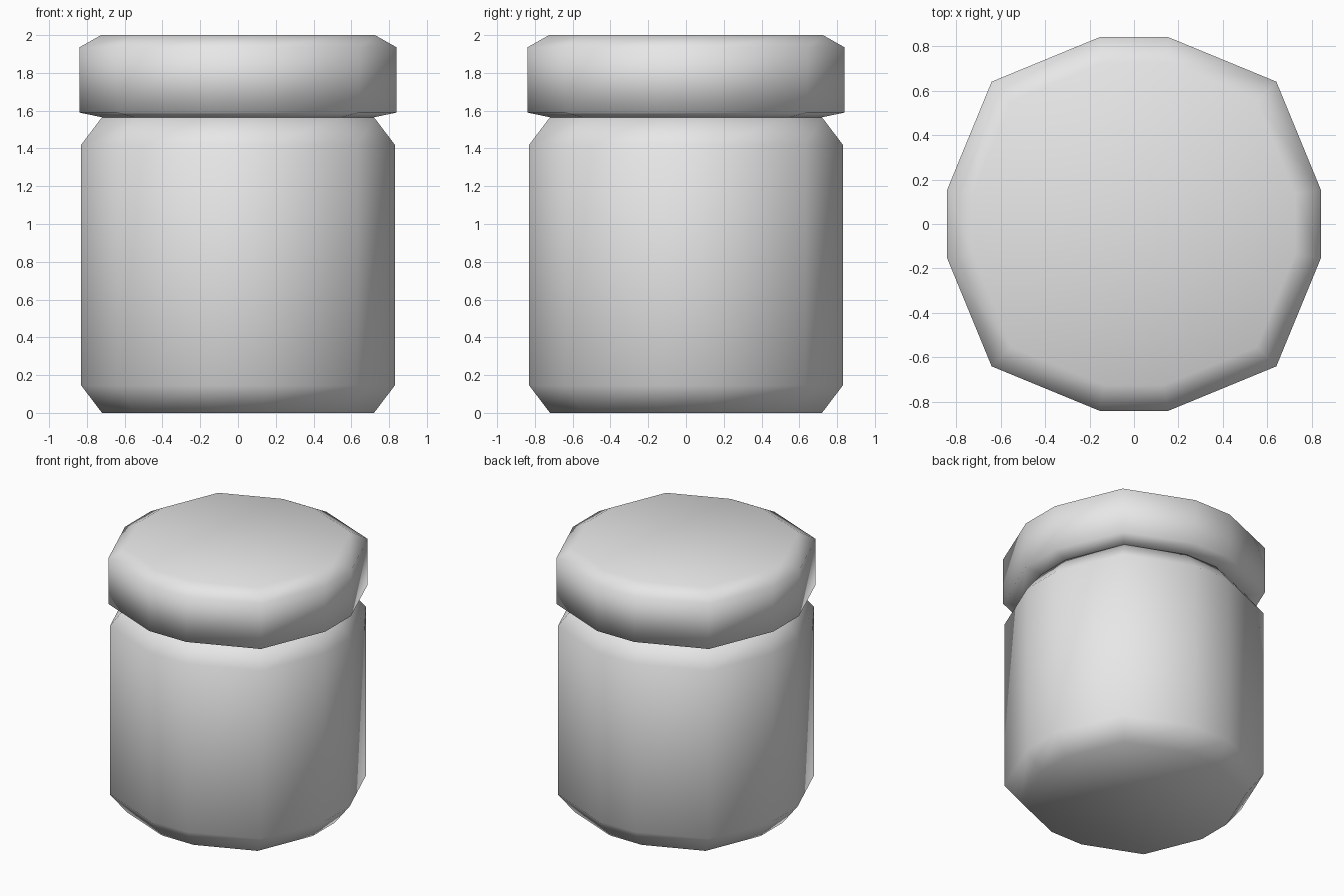
import bpy
import bmesh

cube = bpy.data.objects.get("Cube")
if cube:
    bpy.data.objects.remove(cube, do_unlink=True)

# One plain grey for the whole jar
GREY = (0.8, 0.8, 0.8, 1.0)
grey = bpy.data.materials.new("light grey")
grey.use_nodes = True
grey.diffuse_color = GREY
grey.node_tree.nodes["Principled BSDF"].inputs["Base Color"].default_value = GREY


def outline():
    """Twelve-sided rounded square of half width 1, counter-clockwise."""
    points = []
    x, y = 1.0, 0.0
    for _ in range(4):
        # short flat end, then the diagonal corner
        for along, across in ((1.0, -0.184), (1.0, 0.184), (0.762, 0.762)):
            points.append((along * x - across * y, along * y + across * x))
        x, y = -y, x
    return points


def lathe_part(name, profile):
    """Closed solid lofted through (half width, height) rings."""
    bm = bmesh.new()
    rings = [[bm.verts.new((px * r, py * r, z)) for px, py in outline()]
             for r, z in profile]
    for low, high in zip(rings, rings[1:]):
        for i in range(len(low)):
            j = (i + 1) % len(low)
            bm.faces.new((low[i], low[j], high[j], high[i]))
    bm.faces.new(rings[0][::-1])
    bm.faces.new(rings[-1])
    for face in bm.faces:
        face.smooth = True
    mesh = bpy.data.meshes.new(name)
    bm.to_mesh(mesh)
    bm.free()
    mesh.materials.append(grey)
    part = bpy.data.objects.new(name, mesh)
    bpy.context.collection.objects.link(part)
    return part


# Jar body with chamfered foot and shoulder
lathe_part("jar_body", [(0.72, 0), (0.83, 0.145), (0.83, 1.42), (0.72, 1.565)])

# Wider lid resting on the shoulder
lathe_part("jar_lid", [(0.72, 1.565), (0.84, 1.59), (0.84, 1.935), (0.725, 2)])
